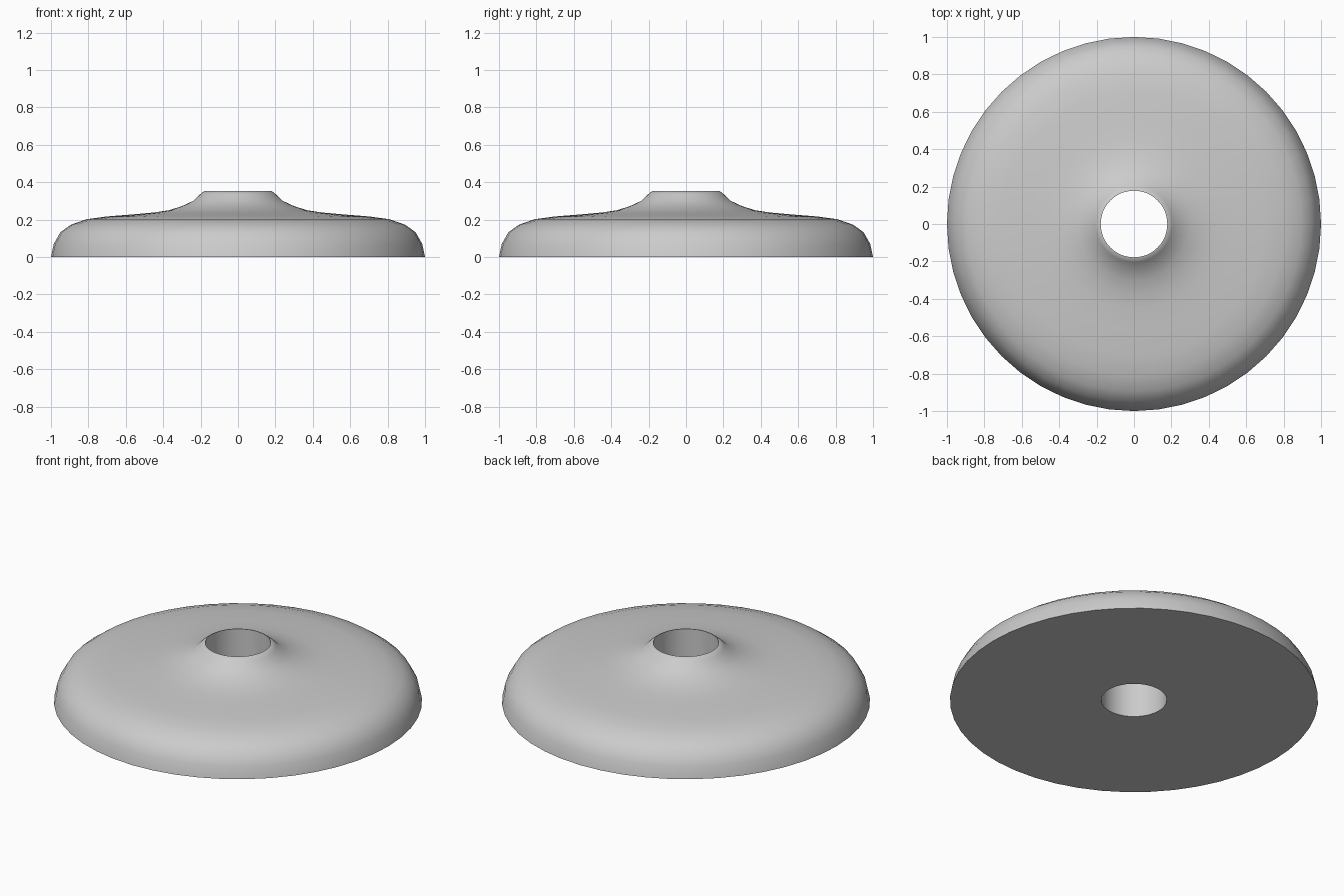
import bpy, bmesh, math

if "Cube" in bpy.data.objects:
    bpy.data.objects.remove(bpy.data.objects["Cube"])

SEGMENTS = 48
# Half profile (radius, height): outer foot, rounded shoulder, flared neck, straight bore
PROFILE = [(1.0, 0.0), (0.985, 0.07), (0.95, 0.132), (0.895, 0.172), (0.81, 0.202),
           (0.70, 0.217), (0.56, 0.228), (0.45, 0.238), (0.37, 0.25), (0.30, 0.272),
           (0.24, 0.30), (0.205, 0.333), (0.182, 0.352), (0.178, 0.352), (0.178, 0.0)]

gray = bpy.data.materials.new("light gray")
gray.diffuse_color = (0.6, 0.6, 0.6, 1)
gray.use_nodes = True
gray.node_tree.nodes["Principled BSDF"].inputs["Base Color"].default_value = gray.diffuse_color

# Lathe the closed profile into a ring-shaped cover plate
bm = bmesh.new()
rings = []
for r, z in PROFILE:
    rings.append([bm.verts.new((r * math.cos(2 * math.pi * i / SEGMENTS),
                                r * math.sin(2 * math.pi * i / SEGMENTS), z))
                  for i in range(SEGMENTS)])
for a, b in zip(rings, rings[1:] + rings[:1]):
    for i in range(SEGMENTS):
        j = (i + 1) % SEGMENTS
        bm.faces.new((a[i], a[j], b[j], b[i]))
bmesh.ops.recalc_face_normals(bm, faces=bm.faces)
mesh = bpy.data.meshes.new("cover_plate")
bm.to_mesh(mesh)
bm.free()
mesh.materials.append(gray)
plate = bpy.data.objects.new("cover_plate", mesh)
bpy.context.collection.objects.link(plate)

# Smooth shading with sharp rims
bpy.context.view_layer.objects.active = plate
plate.select_set(True)
bpy.ops.object.shade_smooth_by_angle(angle=math.radians(40))
